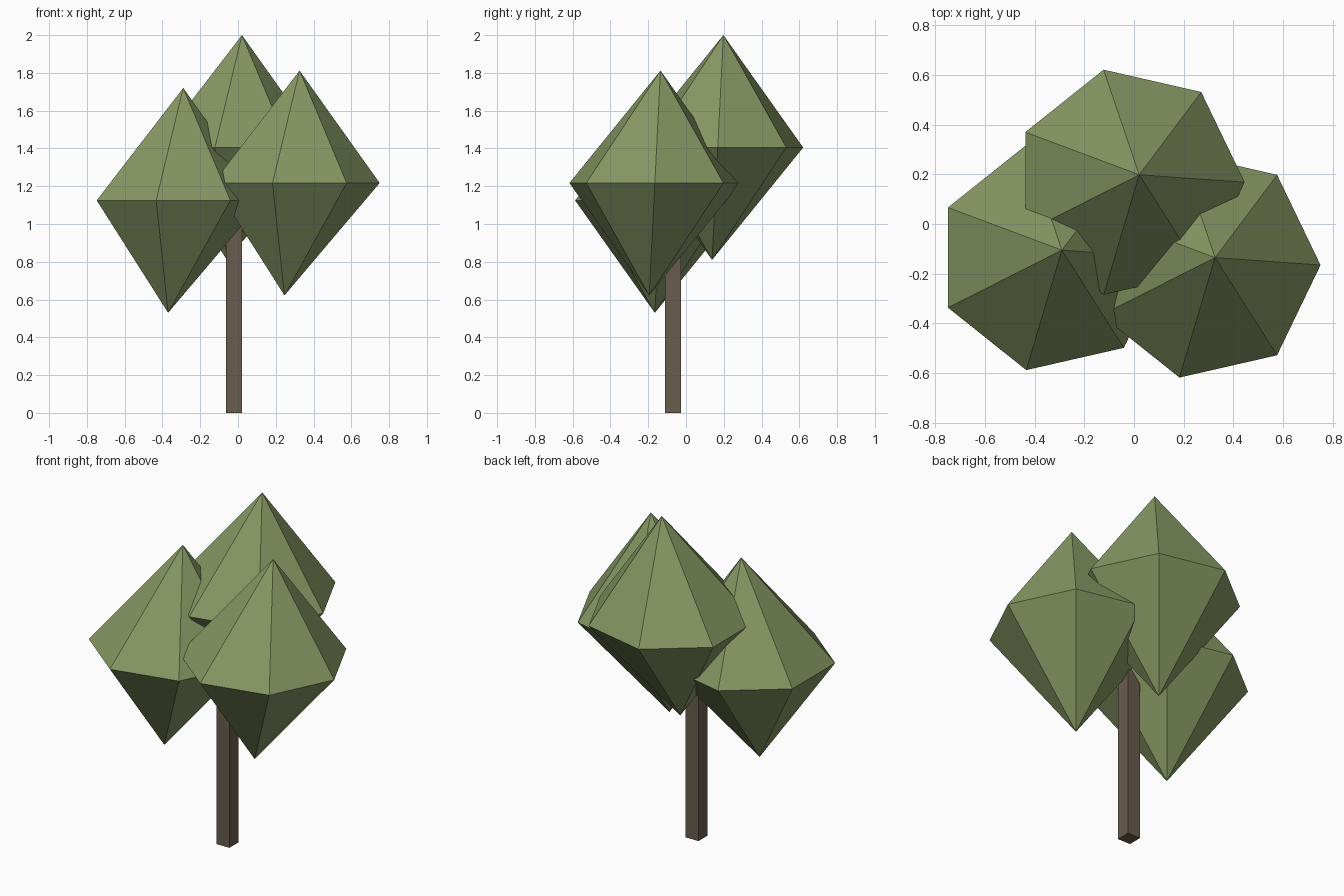
import bpy, bmesh
from math import cos, sin, tau

if "Cube" in bpy.data.objects:
    bpy.data.objects.remove(bpy.data.objects["Cube"])


def material(name, rgb):
    m = bpy.data.materials.new(name)
    m.diffuse_color = (*rgb, 1)
    m.use_nodes = True
    m.node_tree.nodes["Principled BSDF"].inputs["Base Color"].default_value = m.diffuse_color
    return m


def finish(name, bm, mat):
    bmesh.ops.recalc_face_normals(bm, faces=bm.faces)
    mesh = bpy.data.meshes.new(name)
    bm.to_mesh(mesh)
    bm.free()
    mesh.materials.append(mat)
    obj = bpy.data.objects.new(name, mesh)
    bpy.context.collection.objects.link(obj)
    return obj


leaf = material("leaf_green", (0.24, 0.31, 0.125))
bark = material("bark_brown", (0.14, 0.11, 0.075))


def foliage(name, x, y, z, radius=0.464, half=0.595, lean=(0.04, 0.03), sides=7):
    """Seven-sided double pyramid whose two tips lean in opposite directions."""
    bm = bmesh.new()
    ring = [bm.verts.new((x + radius * cos(tau * i / sides),
                          y + radius * sin(tau * i / sides), z))
            for i in range(sides)]
    for s in (1, -1):
        tip = bm.verts.new((x + s * lean[0], y + s * lean[1], z + s * half))
        for i in range(sides):
            bm.faces.new((ring[i], ring[(i + 1) % sides], tip))
    return finish(name, bm, leaf)


# Three foliage clumps
foliage("foliage_left", -0.33, -0.135, 1.125)
foliage("foliage_right", 0.286, -0.165, 1.217)
foliage("foliage_back", -0.019, 0.168, 1.405)

# Square trunk, its top hidden inside the foliage
bm = bmesh.new()
bmesh.ops.create_cube(bm, size=1)
bmesh.ops.scale(bm, vec=(0.085, 0.085, 1.3), verts=bm.verts)
bmesh.ops.translate(bm, vec=(-0.022, -0.068, 0.65), verts=bm.verts)
finish("trunk", bm, bark)
